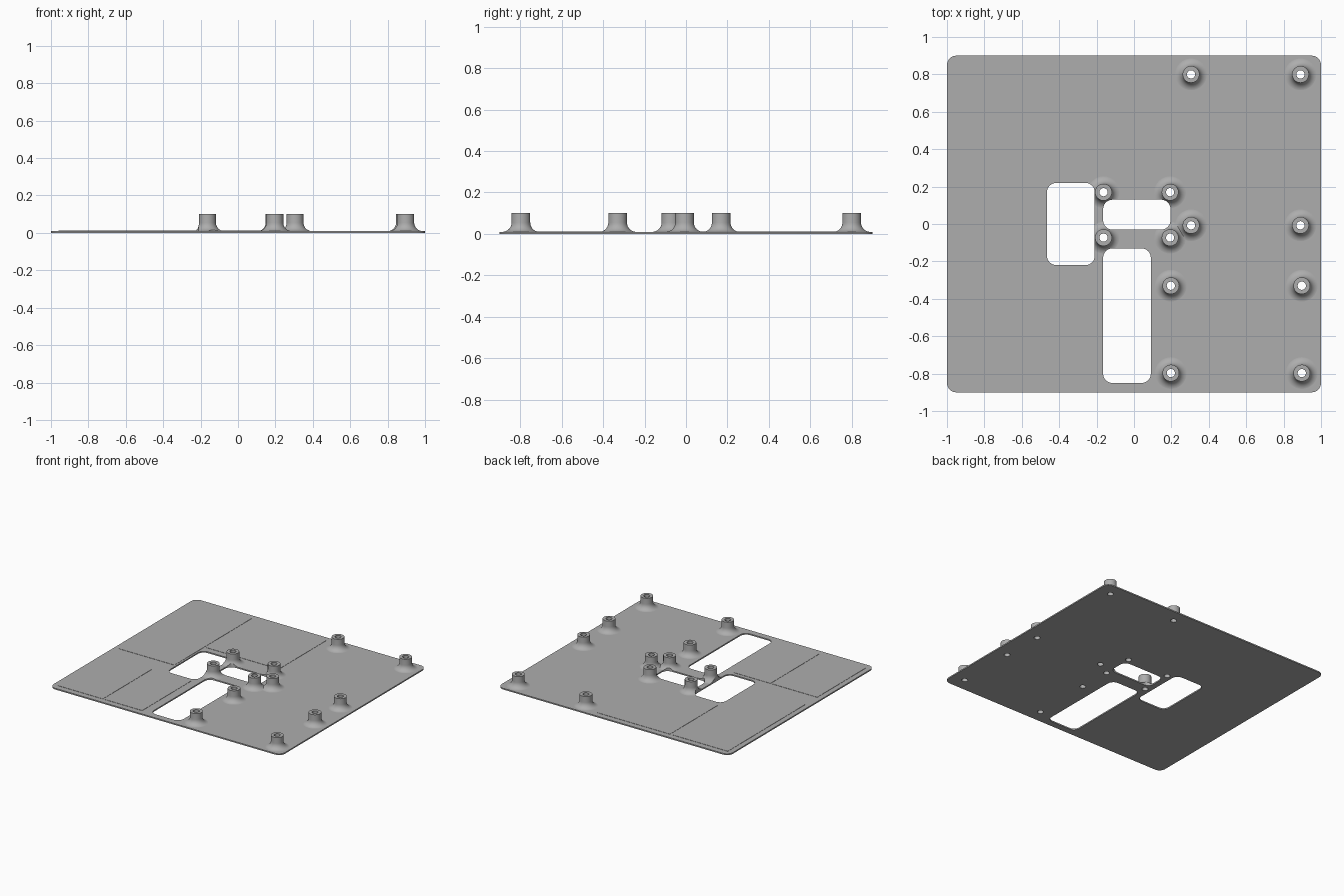
import bpy, bmesh, math

if "Cube" in bpy.data.objects:
    bpy.data.objects.remove(bpy.data.objects["Cube"])

TOP = 0.01          # plate thickness
POST_TOP = 0.10
POST_R, BORE_R, FILLET = 0.045, 0.022, 0.045

POSTS = [(0.305, 0.80), (0.89, 0.80), (-0.163, 0.17), (0.193, 0.17),
         (0.305, -0.007), (0.89, -0.007), (-0.163, -0.073), (0.193, -0.073),
         (0.197, -0.33), (0.897, -0.33), (0.197, -0.797), (0.897, -0.797)]
OPENINGS = [(-0.465, -0.21, -0.22, 0.22), (-0.165, 0.195, -0.03, 0.13),
            (-0.165, 0.09, -0.85, -0.13)]
PANELS = [(-0.96, -0.48, -0.10, 0.855), (-0.46, 0.165, 0.27, 0.855),
          (-0.96, -0.57, -0.855, -0.25), (-0.555, -0.23, -0.855, -0.25)]


def prism(bm, outline, z0, z1):
    """Closed prism from a counter-clockwise outline."""
    lo = [bm.verts.new((x, y, z0)) for x, y in outline]
    hi = [bm.verts.new((x, y, z1)) for x, y in outline]
    bm.faces.new(lo[::-1])
    bm.faces.new(hi)
    n = len(lo)
    for i in range(n):
        j = (i + 1) % n
        bm.faces.new((lo[i], lo[j], hi[j], hi[i]))


def circle(cx, cy, r, n=32):
    return [(cx + r * math.cos(math.tau * i / n), cy + r * math.sin(math.tau * i / n))
            for i in range(n)]


def rounded(x0, x1, y0, y1, r=0.05, n=8):
    pts = []
    corners = [(x1 - r, y1 - r), (x0 + r, y1 - r), (x0 + r, y0 + r), (x1 - r, y0 + r)]
    for k, (cx, cy) in enumerate(corners):
        for i in range(n + 1):
            a = math.pi / 2 * (k + i / n)
            pts.append((cx + r * math.cos(a), cy + r * math.sin(a)))
    return pts


def lathe(bm, cx, cy, profile, n=32):
    """Closed solid of revolution from (radius, z) points, bottom to top."""
    rings = [[bm.verts.new((x, y, z)) for x, y in circle(cx, cy, r, n)] for r, z in profile]
    bm.faces.new(rings[0][::-1])
    bm.faces.new(rings[-1])
    for a, b in zip(rings, rings[1:]):
        for i in range(n):
            j = (i + 1) % n
            bm.faces.new((a[i], a[j], b[j], b[i]))


def make(name, bm):
    me = bpy.data.meshes.new(name)
    bm.to_mesh(me)
    bm.free()
    ob = bpy.data.objects.new(name, me)
    bpy.context.collection.objects.link(ob)
    return ob


# base plate
bm = bmesh.new()
prism(bm, rounded(-1, 1, -0.9, 0.9), 0, TOP)
plate = make("mounting_plate", bm)

# filleted standoff posts and thin raised panels
bm = bmesh.new()
z_arc = TOP - 0.0005 + FILLET
profile = [(POST_R + FILLET, 0.004)]
for i in range(9):
    a = math.pi / 2 * i / 8
    profile.append((POST_R + FILLET * (1 - math.sin(a)), z_arc - FILLET * math.cos(a)))
profile.append((POST_R, POST_TOP))
for x, y in POSTS:
    lathe(bm, x, y, profile)
for x0, x1, y0, y1 in PANELS:
    prism(bm, [(x0, y0), (x1, y0), (x1, y1), (x0, y1)], 0.005, TOP + 0.002)
raised = make("raised_helper", bm)

# openings and bores
bm = bmesh.new()
for o in OPENINGS:
    prism(bm, rounded(*o), -0.1, 0.3)
for x, y in POSTS:
    prism(bm, circle(x, y, BORE_R, 24), -0.1, 0.3)
cutter = make("opening_cutter", bm)

for helper, op in ((raised, 'UNION'), (cutter, 'DIFFERENCE')):
    helper.hide_render = True
    m = plate.modifiers.new(op.lower(), 'BOOLEAN')
    m.operation, m.object, m.solver = op, helper, 'EXACT'
    m.use_self = op == 'UNION'

# bake the booleans and drop the helpers
dg = bpy.context.evaluated_depsgraph_get()
baked = bpy.data.meshes.new_from_object(plate.evaluated_get(dg))
plate.modifiers.clear()
plate.data = baked
for helper in (raised, cutter):
    bpy.data.objects.remove(helper)

# smooth curved walls, keep level faces flat
bpy.context.view_layer.objects.active = plate
plate.select_set(True)
bpy.ops.object.shade_smooth_by_angle(angle=math.radians(30))
for f in baked.polygons:
    f.use_smooth = abs(f.normal.z) < 0.999

grey = bpy.data.materials.new("plain_grey")
grey.diffuse_color = (0.42, 0.42, 0.42, 1)
grey.use_nodes = True
grey.node_tree.nodes["Principled BSDF"].inputs["Base Color"].default_value = grey.diffuse_color
baked.materials.clear()
baked.materials.append(grey)
